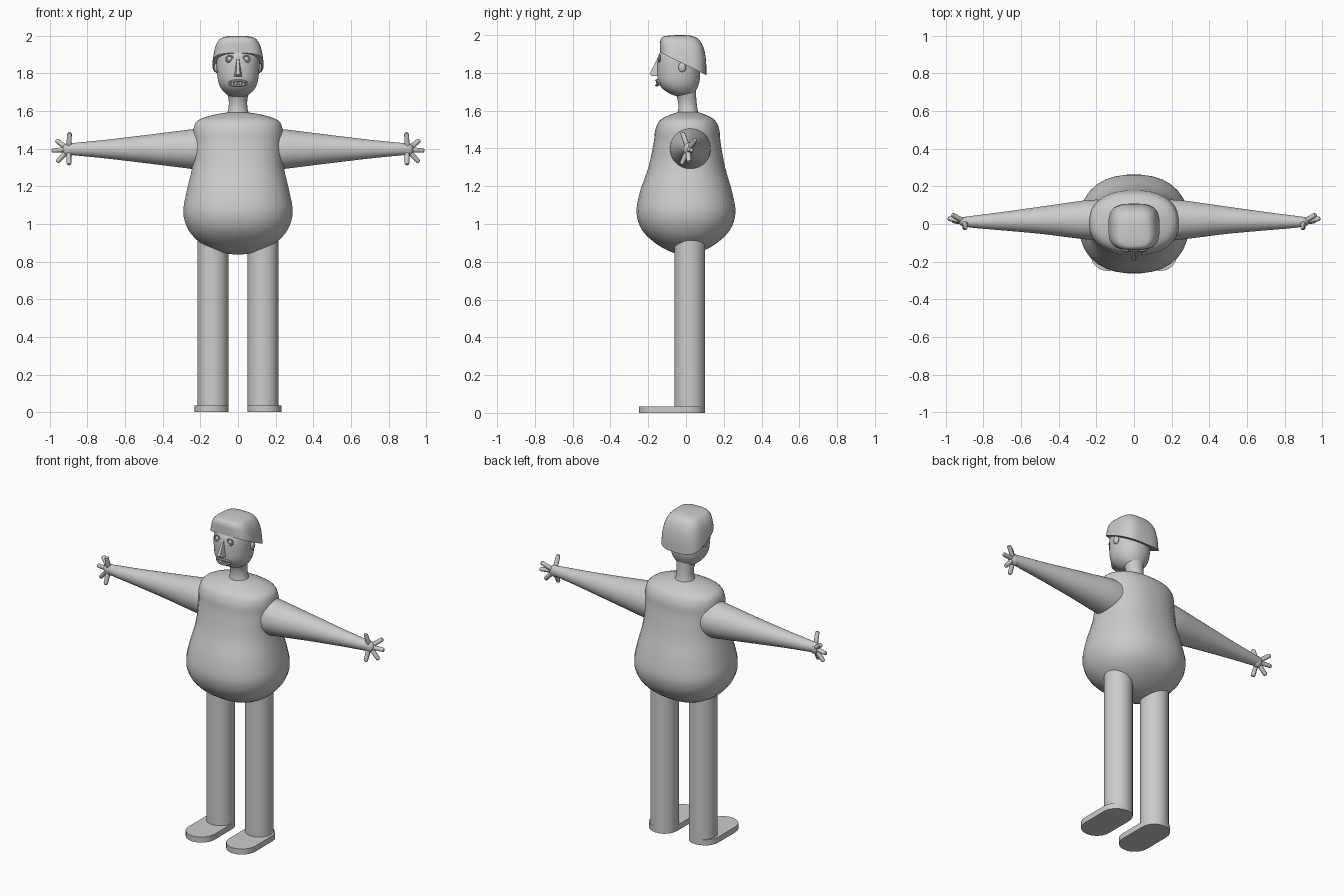
import bpy, bmesh, math
from mathutils import Vector

if "Cube" in bpy.data.objects:
    bpy.data.objects.remove(bpy.data.objects["Cube"])

grey = bpy.data.materials.new("plain grey")
grey.diffuse_color = (0.6, 0.6, 0.6, 1)
grey.use_nodes = True
grey.node_tree.nodes["Principled BSDF"].inputs["Base Color"].default_value = grey.diffuse_color


def add(name, data):
    obj = bpy.data.objects.new(name, data)
    bpy.context.collection.objects.link(obj)
    data.materials.append(grey)
    return obj


def catmull(rows, steps):
    """Smoothly interpolate rows of numbers."""
    out = []
    for i in range(len(rows) - 1):
        a, b, c, d = (rows[min(max(i + k, 0), len(rows) - 1)] for k in (-1, 0, 1, 2))
        for s in range(steps):
            t = s / steps
            out.append([0.5 * (2 * q + (r - p) * t + (2 * p - 5 * q + 4 * r - u) * t * t
                               + (3 * q - p - 3 * r + u) * t ** 3)
                        for p, q, r, u in zip(a, b, c, d)])
    return out + [list(rows[-1])]


def loft(name, rings, n=32, power=2.0, steps=4):
    """Skin rings of (z, centre y, half width, half depth, slope along y)."""
    bm = bmesh.new()
    loops = []
    for z, cy, rx, ry, slope in catmull(rings, steps):
        loop = []
        for k in range(n):
            a = 2 * math.pi * (k + 0.5) / n
            c, s = math.cos(a), math.sin(a)
            x = rx * math.copysign(abs(c) ** (2 / power), c)
            y = cy + ry * math.copysign(abs(s) ** (2 / power), s)
            loop.append(bm.verts.new((x, y, z + slope * y)))
        loops.append(loop)
    for lo, hi in zip(loops, loops[1:]):
        for k in range(n):
            m = (k + 1) % n
            bm.faces.new((lo[k], lo[m], hi[m], hi[k]))
    bm.faces.new(loops[0][::-1])
    bm.faces.new(loops[-1])
    bmesh.ops.recalc_face_normals(bm, faces=bm.faces)
    mesh = bpy.data.meshes.new(name)
    bm.to_mesh(mesh)
    bm.free()
    return add(name, mesh)


def tube(name, points, radii, depth, closed=False):
    curve = bpy.data.curves.new(name, "CURVE")
    curve.dimensions = "3D"
    curve.bevel_depth = depth
    curve.bevel_resolution = 3
    curve.use_fill_caps = True
    sp = curve.splines.new("POLY")
    sp.points.add(len(points) - 1)
    for p, co, r in zip(sp.points, points, radii):
        p.co = (*co, 1)
        p.radius = r
    sp.use_cyclic_u = closed
    return add(name, curve)


def ball(name, loc, scale):
    bm = bmesh.new()
    bmesh.ops.create_uvsphere(bm, u_segments=16, v_segments=10, radius=1)
    mesh = bpy.data.meshes.new(name)
    bm.to_mesh(mesh)
    bm.free()
    obj = add(name, mesh)
    obj.location, obj.scale = loc, scale
    return obj


def solid(name, points):
    """Convex shape around a few points."""
    bm = bmesh.new()
    for p in points:
        bm.verts.new(p)
    bmesh.ops.convex_hull(bm, input=bm.verts)
    mesh = bpy.data.meshes.new(name)
    bm.to_mesh(mesh)
    bm.free()
    return add(name, mesh)


# Pear-shaped torso
loft("torso", [(0.838, 0.0, 0.02, 0.02, 0), (0.852, 0.0, 0.10, 0.08, 0),
               (0.90, 0.0, 0.20, 0.165, 0), (0.97, 0.0, 0.265, 0.235, 0),
               (1.06, 0.0, 0.292, 0.263, 0), (1.17, 0.0, 0.275, 0.245, 0),
               (1.30, 0.004, 0.245, 0.204, 0), (1.43, 0.006, 0.238, 0.178, 0),
               (1.50, 0.007, 0.238, 0.170, 0), (1.55, 0.008, 0.215, 0.145, 0),
               (1.58, 0.010, 0.13, 0.09, 0), (1.595, 0.010, 0.04, 0.04, 0)], power=2.3)

# Neck and head
loft("neck", [(1.57, 0.01, 0.065, 0.06, 0), (1.61, 0.01, 0.052, 0.051, 0),
              (1.66, 0.005, 0.050, 0.050, 0), (1.72, -0.01, 0.065, 0.062, 0)])
loft("head", [(1.676, -0.012, 0.035, 0.035, 0), (1.69, -0.022, 0.062, 0.064, 0),
              (1.72, -0.034, 0.090, 0.094, 0), (1.76, -0.038, 0.106, 0.111, 0),
              (1.82, -0.038, 0.113, 0.114, 0), (1.87, -0.037, 0.114, 0.112, 0),
              (1.905, -0.036, 0.108, 0.103, 0), (1.95, -0.035, 0.07, 0.07, 0)], power=2.15)

# Bowl-cut hair with a slanted lower rim
loft("hair", [(1.841, -0.015, 0.136, 0.123, -0.49), (1.90, -0.016, 0.128, 0.122, -0.30),
              (1.95, -0.022, 0.115, 0.114, -0.15), (1.984, -0.030, 0.092, 0.094, -0.05),
              (1.997, -0.035, 0.06, 0.06, 0), (2.0, -0.035, 0.01, 0.01, 0)], n=40, power=3.2)

# Nose wedge
solid("nose", [(-0.006, -0.150, 1.88), (0.006, -0.150, 1.88), (-0.022, -0.145, 1.785),
               (0.022, -0.145, 1.785), (-0.010, -0.193, 1.795), (0.010, -0.193, 1.795),
               (-0.012, -0.180, 1.783), (0.012, -0.180, 1.783)])

# Mouth: lips bent around the face, with small teeth
lips = []
for k in range(28):
    a = 2 * math.pi * k / 28
    x = 0.046 * math.cos(a)
    lips.append((x, -0.156 + 8 * x * x, 1.748 + 0.013 * math.sin(a)))
tube("lips", lips, [1] * 28, 0.007, True)
for k in range(5):
    x = (k - 2) * 0.013
    y = -0.154 + 8 * x * x
    solid("tooth", [(x + i * 0.0055, y + j * 0.006, 1.749 + h * 0.008)
                    for i in (-1, 1) for j in (-1, 1) for h in (-1, 1)])

for s in (-1, 1):
    # Eyes with lids, and ears
    ball("eyeball", (s * 0.045, -0.137, 1.877), (0.014, 0.014, 0.014))
    ring = [(s * 0.045 + 0.018 * math.cos(2 * math.pi * k / 16), -0.141,
             1.877 + 0.018 * math.sin(2 * math.pi * k / 16)) for k in range(16)]
    tube("eyelid", ring, [1] * 16, 0.005, True)
    ball("ear", (s * 0.115, -0.02, 1.83), (0.012, 0.020, 0.026))

    # Tapered arm, turned sideways
    arm = loft("arm", [(0.19, 0.022, 0.112, 0.108, 0), (0.26, 0.022, 0.104, 0.104, 0),
                       (0.38, 0.021, 0.089, 0.088, 0), (0.50, 0.020, 0.074, 0.072, 0),
                       (0.70, 0.015, 0.050, 0.049, 0), (0.84, 0.012, 0.036, 0.034, 0),
                       (0.90, 0.012, 0.030, 0.026, 0)])
    arm.rotation_euler = (0, s * math.pi / 2, 0)
    arm.location.z = 1.398

    # Hand with five spread fingers
    ball("palm", (s * 0.897, 0.012, 1.396), (0.036, 0.026, 0.036))
    for x, y, z in ((0.895, -0.02, 1.487), (0.967, 0.05, 1.446), (0.99, 0.03, 1.390),
                    (0.962, 0.015, 1.328), (0.898, -0.025, 1.314)):
        base, tip = Vector((s * 0.9, 0.012, 1.396)), Vector((s * x, y, z))
        pts = [base.lerp(tip, t) for t in (0, 0.9, 0.97, 1)]
        tube("finger", pts, [1.15, 1, 0.8, 0.4], 0.0125)

    # Straight leg
    leg = loft("leg", [(0.0, 0.02, 0.082, 0.082, 0), (0.93, 0.02, 0.082, 0.082, 0)], steps=1)
    leg.location.x = s * 0.133

    # Flat shoe with rounded ends
    outline = []
    for k in range(26):
        a = math.pi * (k if k < 13 else k - 1) / 12
        cy = 0.01 if k < 13 else -0.16
        outline.append((s * 0.14 + 0.09 * math.cos(a), cy + 0.09 * math.sin(a)))
    solid("shoe", [(x, y, z) for x, y in outline for z in (0, 0.035)])

# Smooth shading with sharp edges kept
bpy.ops.object.select_all(action="SELECT")
bpy.context.view_layer.objects.active = bpy.data.objects["torso"]
bpy.ops.object.convert(target="MESH")
bpy.ops.object.shade_smooth_by_angle(angle=math.radians(35))
